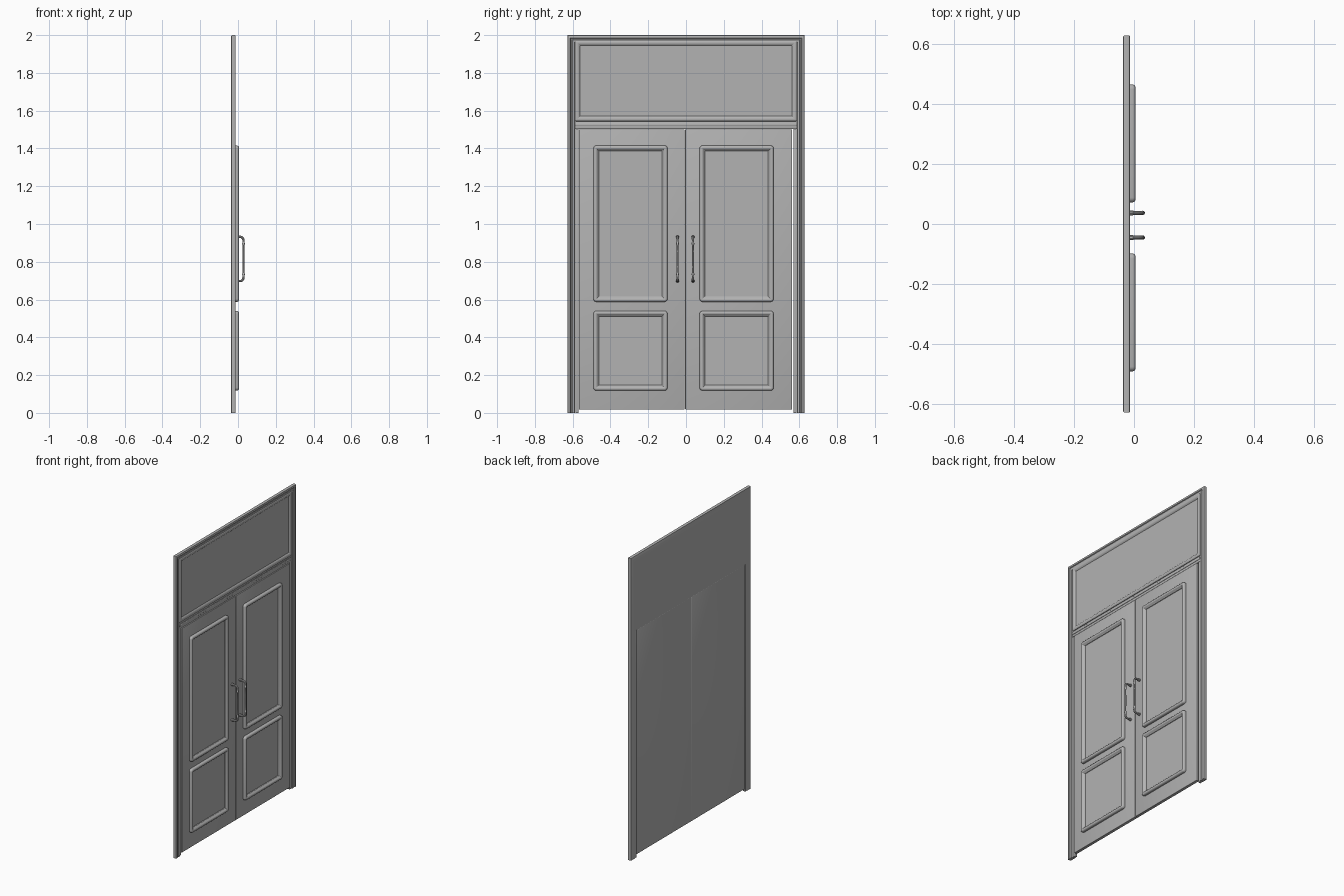
import bpy, bmesh, math

if "Cube" in bpy.data.objects:
    bpy.data.objects.remove(bpy.data.objects["Cube"])

grey = bpy.data.materials.new("door_grey")
grey.diffuse_color = (0.45, 0.45, 0.45, 1)
grey.use_nodes = True
grey.node_tree.nodes["Principled BSDF"].inputs["Base Color"].default_value = grey.diffuse_color


def finish(name, bm):
    bmesh.ops.recalc_face_normals(bm, faces=bm.faces[:])
    me = bpy.data.meshes.new(name)
    bm.to_mesh(me)
    bm.free()
    me.materials.append(grey)
    ob = bpy.data.objects.new(name, me)
    bpy.context.collection.objects.link(ob)
    smooth(ob)
    return ob


def smooth(ob):
    bpy.ops.object.select_all(action='DESELECT')
    ob.select_set(True)
    bpy.context.view_layer.objects.active = ob
    bpy.ops.object.shade_smooth_by_angle(angle=math.radians(35))


def box(name, x, y, z, bevel=0.0):
    bm = bmesh.new()
    bmesh.ops.create_cube(bm, size=1)
    for v in bm.verts:
        v.co = [lo + (c + 0.5) * (hi - lo) for c, (lo, hi) in zip(v.co, (x, y, z))]
    if bevel:
        bmesh.ops.bevel(bm, geom=bm.edges[:], offset=bevel, segments=3,
                        profile=0.5, affect='EDGES')
    return finish(name, bm)


def loft(bm, rows, close_rows, close_cols):
    n, m = len(rows), len(rows[0])
    for i in range(n if close_rows else n - 1):
        a, b = rows[i], rows[(i + 1) % n]
        for j in range(m if close_cols else m - 1):
            k = (j + 1) % m
            bm.faces.new((a[j], a[k], b[k], b[j]))


def moulded_panel(name, y, z, profile, radius):
    """Raised moulding round a rectangle, profile = (inset, x), with a flat field."""
    bm = bmesh.new()
    rows = []
    for d, x in profile:
        r = max(radius - d, 0.0015)
        corners = [(y[1] - d - r, z[1] - d - r), (y[0] + d + r, z[1] - d - r),
                   (y[0] + d + r, z[0] + d + r), (y[1] - d - r, z[0] + d + r)]
        row = []
        for q, (cy, cz) in enumerate(corners):
            for s in range(6):
                a = math.pi / 2 * (q + s / 5)
                row.append(bm.verts.new((x, cy + r * math.cos(a), cz + r * math.sin(a))))
        rows.append(row)
    loft(bm, rows, False, True)
    bm.faces.new(rows[0])
    bm.faces.new(rows[-1])
    return finish(name, bm)


# Outer casing: moulded profile swept up, across and down
W = 0.627
casing = [(0.040, -0.036), (0.005, -0.036), (0.0015, -0.0345), (0, -0.031),
          (0, -0.018), (0.0015, -0.0145), (0.005, -0.013), (0.014, -0.013),
          (0.017, -0.018), (0.024, -0.018), (0.027, -0.0145), (0.036, -0.0145),
          (0.040, -0.022)]
bm = bmesh.new()
rows = [[bm.verts.new((x, sy * (W - d), zz)) for sy, zz in
         ((-1, 0), (-1, 2 - d), (1, 2 - d), (1, 0))] for d, x in casing]
loft(bm, rows, True, False)
bm.faces.new([r[0] for r in rows])
bm.faces.new([r[-1] for r in rows])
finish("outer_casing", bm)

# Inner jamb strips
for s, side in ((-1, "left"), (1, "right")):
    box(side + "_jamb_strip", (-0.036, -0.019), sorted((s * 0.586, s * 0.568)),
        (0, 1.505), 0.002)

# Transom: backing, moulded panel and the rail under it
box("transom_backing", (-0.036, -0.022), (-0.59, 0.59), (1.503, 1.965))
moulded_panel("transom_panel", (-0.588, 0.588), (1.543, 1.972),
              [(0, -0.0225), (0.001, -0.017), (0.005, -0.0138), (0.012, -0.013),
               (0.019, -0.0138), (0.025, -0.018), (0.028, -0.0215)], 0.008)
box("transom_rail", (-0.034, -0.016), (-0.588, 0.588), (1.503, 1.541), 0.003)
box("transom_rail_bead", (-0.030, -0.013), (-0.588, 0.588), (1.518, 1.533), 0.004)

# Door leaves with two moulded panels each
bead = [(0, -0.016), (0, -0.004), (0.002, 0.001), (0.006, 0.004), (0.011, 0.005),
        (0.016, 0.004), (0.020, 0.001), (0.023, -0.004), (0.027, -0.006),
        (0.029, -0.0105)]
leaves = (("left", (-0.567, -0.007), (-0.490, -0.098), -0.045),
          ("right", (-0.004, 0.562), (0.072, 0.464), 0.037))
for side, leaf, panel, hy in leaves:
    box(side + "_door", (-0.033, -0.0135), leaf, (0.018, 1.501), 0.0015)
    moulded_panel(side + "_upper_panel", panel, (0.588, 1.415), bead, 0.016)
    moulded_panel(side + "_lower_panel", panel, (0.118, 0.540), bead, 0.016)

    # Pull handle: tube along a rounded bracket, thicker at the ends
    half = [(-0.015, 0.117, 1.5), (-0.004, 0.117, 1.5), (-0.001, 0.117, 1.1),
            (0.014, 0.117, 1.1), (0.022, 0.114, 1.15), (0.027, 0.107, 1.15),
            (0.029, 0.098, 1.1), (0.029, 0.088, 1.0), (0.029, 0.084, 1.25),
            (0.029, 0.078, 1.25), (0.029, 0.074, 0.85), (0.029, 0.030, 0.95)]
    path = half + [(x, -z, r) for x, z, r in reversed(half)]
    cu = bpy.data.curves.new(side + "_handle", 'CURVE')
    cu.dimensions = '3D'
    cu.bevel_depth = 0.0058
    cu.bevel_resolution = 3
    cu.use_fill_caps = True
    sp = cu.splines.new('POLY')
    sp.points.add(len(path) - 1)
    for p, (x, z, r) in zip(sp.points, path):
        p.co = (x, hy, 0.815 + z, 1)
        p.radius = r
    cu.materials.append(grey)
    ob = bpy.data.objects.new(side + "_handle", cu)
    bpy.context.collection.objects.link(ob)
    bpy.ops.object.select_all(action='DESELECT')
    ob.select_set(True)
    bpy.context.view_layer.objects.active = ob
    bpy.ops.object.convert(target='MESH')
    smooth(bpy.context.view_layer.objects.active)
